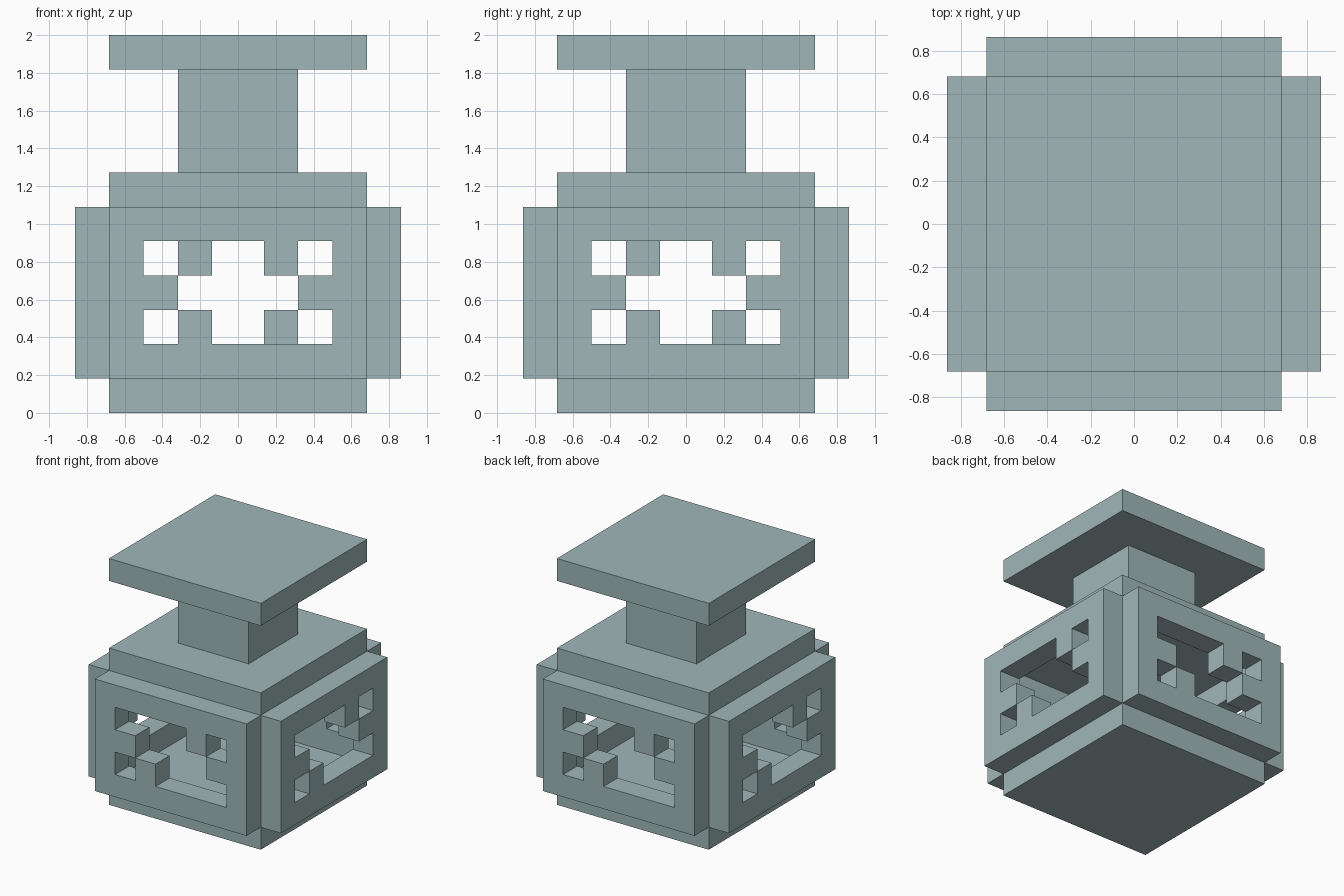
import bpy, bmesh, math
from mathutils import Matrix, Vector

if "Cube" in bpy.data.objects:
    bpy.data.objects.remove(bpy.data.objects["Cube"], do_unlink=True)

U = 2 / 11            # one block of the grid
INNER = 3.75 * U      # half width of the body
OUTER = 4.75 * U      # half width across the panels
NECK = 1.75 * U

stone = bpy.data.materials.new("pale grey teal")
stone.use_nodes = True
colour = (0.35, 0.47, 0.48, 1)
stone.diffuse_color = colour
stone.node_tree.nodes["Principled BSDF"].inputs["Base Color"].default_value = colour


def finish(name, bm):
    mesh = bpy.data.meshes.new(name)
    bm.to_mesh(mesh)
    bm.free()
    mesh.materials.append(stone)
    obj = bpy.data.objects.new(name, mesh)
    bpy.context.collection.objects.link(obj)
    return obj


def block(name, half, low, high):
    """Square block from grid level low to high."""
    bm = bmesh.new()
    bmesh.ops.create_cube(bm, size=1)
    bmesh.ops.scale(bm, vec=(2 * half, 2 * half, (high - low) * U), verts=bm.verts)
    bmesh.ops.translate(bm, vec=(0, 0, (low + high) / 2 * U), verts=bm.verts)
    return finish(name, bm)


# Stacked slabs and neck
block("base_slab", INNER, 0, 1)
block("shoulder_slab", INNER, 6, 7)
block("neck", NECK, 7, 10)
block("cap", INNER, 10, 11)

# Pierced panel, top row first; the middle column is one and a half blocks wide
PATTERN = ["#######",
           "#...#.#",
           "##...##",
           "#.#...#",
           "#######"]
COLUMNS = [s * U for s in (-3.75, -2.75, -1.75, -0.75, 0.75, 1.75, 2.75, 3.75)]
ROWS = [level * U for level in (6, 5, 4, 3, 2, 1)]


def solid(r, c):
    return 0 <= r < len(PATTERN) and 0 <= c < len(PATTERN[0]) and PATTERN[r][c] == "#"


def panel(name, turn):
    bm = bmesh.new()
    for r in range(len(PATTERN)):
        for c in range(len(PATTERN[0])):
            if not solid(r, c):
                continue
            x0, x1 = COLUMNS[c], COLUMNS[c + 1]
            z1, z0 = ROWS[r], ROWS[r + 1]
            ring = [(x0, z0), (x1, z0), (x1, z1), (x0, z1)]
            front = [bm.verts.new((x, -OUTER, z)) for x, z in ring]
            back = [bm.verts.new((x, -INNER, z)) for x, z in ring]
            bm.faces.new(front)
            bm.faces.new(back[::-1])
            # Edge walls only where the neighbouring cell is open
            for i, (dr, dc) in enumerate([(1, 0), (0, 1), (-1, 0), (0, -1)]):
                if not solid(r + dr, c + dc):
                    j = (i + 1) % 4
                    bm.faces.new((front[j], front[i], back[i], back[j]))
    bmesh.ops.remove_doubles(bm, verts=bm.verts, dist=0.0001)
    bmesh.ops.rotate(bm, cent=Vector(), verts=bm.verts,
                     matrix=Matrix.Rotation(turn * math.pi / 2, 3, "Z"))
    return finish(name, bm)


for turn, side in enumerate(("front", "left", "back", "right")):
    panel(side + "_panel", turn)
